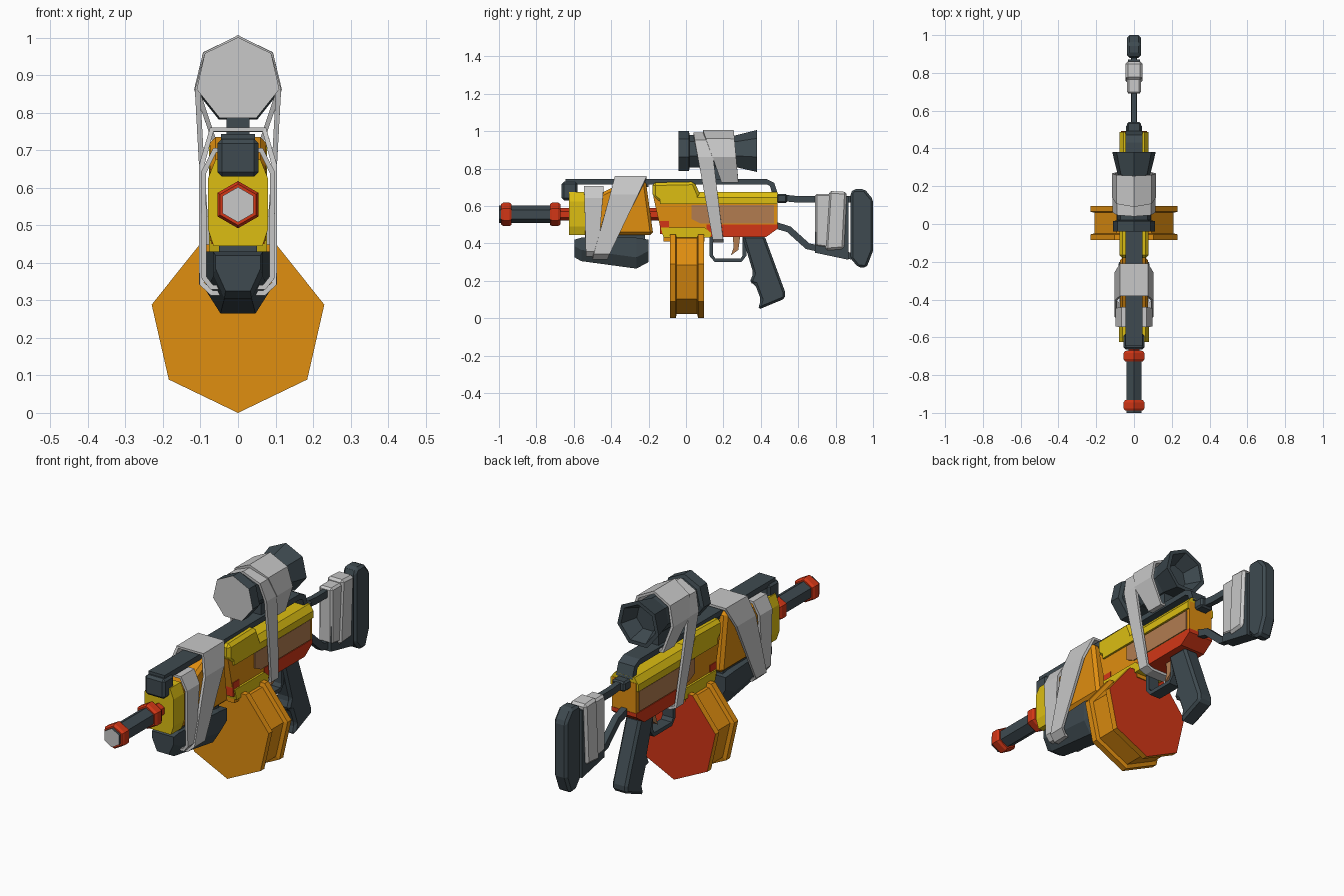
import bpy, bmesh, math

cube = bpy.data.objects.get("Cube")
if cube:
    bpy.data.objects.remove(cube, do_unlink=True)


def material(name, rgb):
    lin = [((c / 255 + 0.055) / 1.055) ** 2.4 for c in rgb] + [1]
    m = bpy.data.materials.new(name)
    m.use_nodes = True
    m.diffuse_color = lin
    m.node_tree.nodes["Principled BSDF"].inputs["Base Color"].default_value = lin
    return m


DARK = material("dark slate", (62, 74, 80))
GREY = material("cloth grey", (200, 200, 200))
YELLOW = material("yellow", (220, 190, 18))
ORANGE = material("orange", (224, 142, 16))
RED = material("red", (210, 54, 22))
TAN = material("tan", (178, 124, 80))


def rings(name, loops, mat, caps=True, chamfer=0, end=None):
    """Bridge matching loops; end = (y direction, material) recolours one cap."""
    bm = bmesh.new()
    vs = [[bm.verts.new(p) for p in loop] for loop in loops]
    n = len(vs[0])
    for a, b in zip(vs, vs[1:]):
        for i in range(n):
            j = (i + 1) % n
            bm.faces.new((a[i], a[j], b[j], b[i]))
    if caps:
        bm.faces.new(vs[0])
        bm.faces.new(vs[-1])
    bmesh.ops.recalc_face_normals(bm, faces=bm.faces)
    me = bpy.data.meshes.new(name)
    me.materials.append(mat)
    if end:
        me.materials.append(end[1])
        for f in bm.faces:
            f.normal_update()
            f.material_index = int(f.normal.y * end[0] > 0.9 and len(f.verts) > 4)
    bm.to_mesh(me)
    bm.free()
    ob = bpy.data.objects.new(name, me)
    bpy.context.collection.objects.link(ob)
    if chamfer:
        mod = ob.modifiers.new("Chamfer", "BEVEL")
        mod.width = chamfer
        mod.segments = 1
        mod.limit_method = "ANGLE"
    return ob


def prism(name, pts, w, mat, chamfer=0):
    """Side profile in (y, z), extruded to both sides."""
    return rings(name, [[(x, y, z) for y, z in pts] for x in (-w, w)], mat, chamfer=chamfer)


def box(name, y0, y1, z0, z1, w, mat, chamfer=0):
    return prism(name, [(y0, z0), (y1, z0), (y1, z1), (y0, z1)], w, mat, chamfer)


def strip(name, path, t, w, mat):
    """Flat bar of thickness t that follows a (y, z) path."""
    left, right = [], []
    for i, (y, z) in enumerate(path):
        a, b = path[max(i - 1, 0)], path[min(i + 1, len(path) - 1)]
        dy, dz = b[0] - a[0], b[1] - a[1]
        k = t / 2 / math.hypot(dy, dz)
        left.append((y - dz * k, z + dy * k))
        right.append((y + dz * k, z - dy * k))
    return prism(name, left + right[::-1], w, mat)


def turned(name, n, zc, profile, mat, up=1, end=None):
    """n-sided solid along y with a corner pointing up or down."""
    angles = [up * math.pi / 2 + i * math.tau / n for i in range(n)]
    return rings(name, [[(r * math.cos(a), y, zc + r * math.sin(a)) for a in angles]
                        for y, r in profile], mat, end=end)


def both(half):
    return half + [(-x, z) for x, z in half[::-1] if x > 0]


def section(name, half, y0, y1, mat):
    """Mirrored cross-section in (x, z), extruded along y."""
    return rings(name, [[(x, y, z) for x, z in both(half)] for y in (y0, y1)], mat)


def wrap(name, half, top, bottom):
    """Cloth band: top and bottom give its front and rear y."""
    zs = [z for x, z in half]
    hi, lo = max(zs), min(zs)
    loops = []
    for k in (0, 1):
        loops.append([(x, bottom[k] + (top[k] - bottom[k]) * (z - lo) / (hi - lo), z)
                      for x, z in both(half)])
    ob = rings(name, loops, GREY, caps=False)
    mod = ob.modifiers.new("Thickness", "SOLIDIFY")
    mod.thickness = 0.014
    mod.offset = 0
    return ob


# Barrel
AXIS = 0.555
turned("barrel", 6, AXIS, [(-1, 0.047), (-0.67, 0.047)], DARK, end=(-1, GREY))
for name, y in (("muzzle_ring", -0.96), ("barrel_ring", -0.7)):
    turned(name, 6, AXIS, [(y - 0.028, 0.055), (y - 0.016, 0.063),
                           (y + 0.016, 0.063), (y + 0.028, 0.055)], RED)
turned("inner_rod", 6, AXIS, [(-0.69, 0.033), (-0.1, 0.033)], RED)

# Front guard
guard = [(0.06, 0.675), (0.08, 0.625), (0.08, 0.49), (0.065, 0.445)]
section("guard_nose", guard, -0.625, -0.54, YELLOW)
prism("guard_body", [(-0.55, 0.66), (-0.45, 0.67), (-0.32, 0.735), (-0.215, 0.735),
                     (-0.175, 0.445), (-0.55, 0.445)], 0.075, ORANGE, 0.015)
loops = []
for y, w, lo, hi in ((-0.595, 0.06, 0.325, 0.42), (-0.56, 0.066, 0.305, 0.43),
                     (-0.265, 0.085, 0.265, 0.43), (-0.2, 0.08, 0.3, 0.42)):
    loops.append([(x, y, z) for x, z in both([(w, hi), (w, lo + 0.06), (w * 0.55, lo)])])
rings("fore_grip", loops, DARK)
box("grip_mount", -0.54, -0.22, 0.41, 0.46, 0.05, DARK)

# Receiver
prism("receiver_body", [(-0.175, 0.65), (0.49, 0.65), (0.49, 0.49), (0.13, 0.45),
                        (-0.13, 0.45)], 0.067, ORANGE)
section("receiver_top", [(0.055, 0.675), (0.077, 0.645), (0.077, 0.61)], -0.14, 0.488, YELLOW)
prism("receiver_hump", [(-0.18, 0.725), (0.045, 0.73), (0.075, 0.66), (0.075, 0.615),
                        (-0.14, 0.615), (-0.18, 0.65)], 0.077, YELLOW, 0.016)
prism("receiver_underside", [(0.11, 0.5), (0.492, 0.5), (0.492, 0.48), (0.43, 0.435),
                             (0.11, 0.435)], 0.07, RED)
box("front_trim", -0.14, -0.09, 0.45, 0.52, 0.07, RED)
prism("side_panel", [(0.03, 0.605), (0.47, 0.605), (0.47, 0.505), (0.08, 0.505),
                     (0.03, 0.53)], 0.072, TAN)
prism("magazine_collar", [(-0.135, 0.485), (0.1, 0.485), (0.135, 0.455), (0.13, 0.43),
                          (-0.12, 0.43)], 0.077, YELLOW)
box("magazine_neck", -0.12, 0.1, 0.41, 0.44, 0.065, ORANGE)

# Drum magazine
R = 0.236
turned("drum_magazine", 7, R, [(-0.085, R), (-0.055, R), (-0.05, 0.215), (0.06, 0.215),
                               (0.065, R), (0.095, R)], ORANGE, up=-1, end=(1, RED))

# Top rail and front sight
strip("top_rail", [(-0.645, 0.73), (0.43, 0.73), (0.46, 0.715), (0.478, 0.66)],
      0.028, 0.045, DARK)
box("front_sight", -0.665, -0.58, 0.63, 0.73, 0.055, DARK, 0.012)
box("rail_post", -0.32, -0.2, 0.7, 0.73, 0.04, DARK)

# Scope
SCOPE = 0.888
turned("scope_front", 7, SCOPE, [(-0.04, 0.113), (0.015, 0.113), (0.02, 0.092),
                                 (0.1, 0.092)], DARK, end=(-1, GREY))
turned("scope_tube", 7, SCOPE, [(0.05, 0.09), (0.26, 0.088), (0.38, 0.118), (0.38, 0.098),
                                (0.3, 0.065)], DARK)
box("scope_mount", 0.14, 0.26, 0.72, 0.82, 0.03, DARK)

# Cloth bands
wrap("scope_wrap", [(0, 1.0), (0.088, 0.955), (0.11, 0.862), (0.065, 0.73)],
     (0.09, 0.255), (0.19, 0.28))
wrap("scope_strap", [(0, 0.985), (0.085, 0.948), (0.108, 0.862), (0.097, 0.66),
                     (0.08, 0.425), (0.05, 0.412)], (0.04, 0.13), (0.145, 0.2))
wrap("guard_wrap", [(0.07, 0.755), (0.097, 0.66), (0.097, 0.345), (0.07, 0.32)],
     (-0.38, -0.21), (-0.5, -0.42))
wrap("guard_wrap_front", [(0.062, 0.7), (0.092, 0.64), (0.09, 0.36), (0.07, 0.335)],
     (-0.545, -0.44), (-0.535, -0.47))

# Trigger and pistol grip
strip("trigger_guard", [(0.135, 0.44), (0.135, 0.335), (0.155, 0.31), (0.295, 0.31),
                        (0.313, 0.335), (0.313, 0.44)], 0.02, 0.03, DARK)
prism("trigger", [(0.25, 0.44), (0.29, 0.44), (0.28, 0.365), (0.24, 0.335),
                  (0.255, 0.38)], 0.012, TAN)
prism("pistol_grip", [(0.3, 0.44), (0.42, 0.44), (0.53, 0.14), (0.53, 0.105), (0.385, 0.045),
                      (0.4, 0.1), (0.37, 0.18), (0.34, 0.19), (0.36, 0.24)],
      0.042, DARK, 0.012)

# Stock
box("stock_hinge", 0.485, 0.54, 0.615, 0.665, 0.036, DARK, 0.008)
strip("upper_stock_bar", [(0.5, 0.645), (0.6, 0.635), (0.89, 0.635)], 0.035, 0.014, DARK)
strip("lower_stock_bar", [(0.485, 0.495), (0.55, 0.475), (0.65, 0.385), (0.72, 0.37),
                          (0.89, 0.33)], 0.035, 0.016, DARK)
prism("stock_body", [(0.7, 0.645), (0.87, 0.65), (0.87, 0.312), (0.69, 0.35)], 0.032, DARK)
prism("butt_plate", [(0.88, 0.67), (0.895, 0.69), (0.955, 0.69), (1, 0.635), (1, 0.36),
                     (0.965, 0.27), (0.92, 0.272), (0.88, 0.32)], 0.036, DARK, 0.012)
prism("stock_wrap_front", [(0.69, 0.665), (0.78, 0.665), (0.79, 0.37), (0.69, 0.385)],
      0.037, GREY, 0.01)
prism("stock_wrap_rear", [(0.765, 0.68), (0.86, 0.675), (0.845, 0.37), (0.745, 0.362)],
      0.045, GREY, 0.012)
